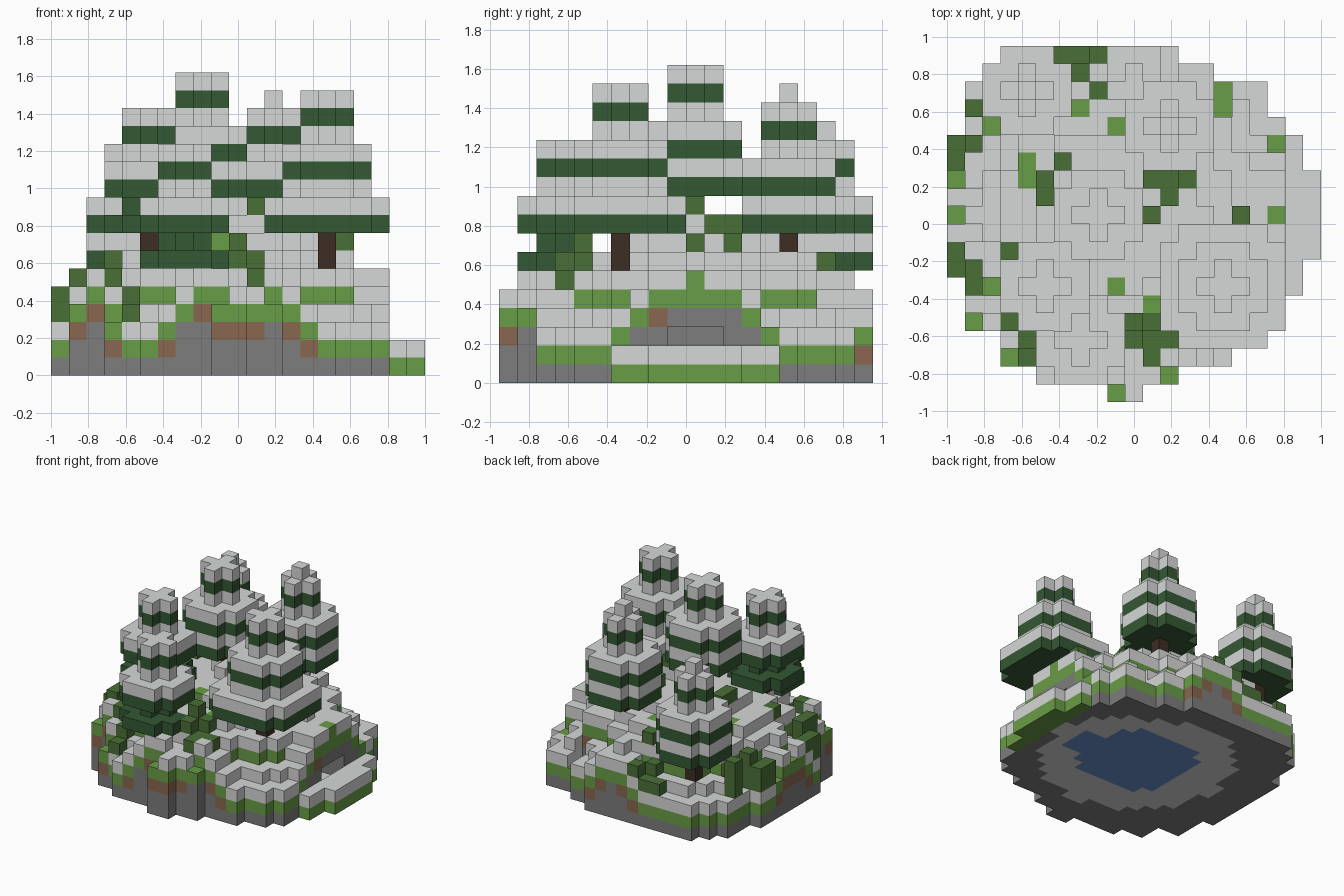
import bpy, bmesh, math, random

cube = bpy.data.objects.get("Cube")
if cube:
    bpy.data.objects.remove(cube)
random.seed(4)

V = 2 / 21            # edge length of one block
NX, NY = 21, 20       # blocks across and deep


def linear(c):
    return c / 12.92 if c <= 0.04045 else ((c + 0.055) / 1.055) ** 2.4


def make_material(name, hexa):
    rgb = [linear(int(hexa[n:n + 2], 16) / 255) for n in (0, 2, 4)]
    mat = bpy.data.materials.new(name)
    mat.use_nodes = True
    mat.diffuse_color = (*rgb, 1)
    mat.node_tree.nodes["Principled BSDF"].inputs["Base Color"].default_value = (*rgb, 1)
    return mat


PALETTE = {"snow": "d6d8d7", "grass": "699d46", "bush green": "4a7037",
           "pine green": "345834", "stone": "7d7d7d", "dirt": "896750",
           "bark": "3c2d23", "water": "6a94d0"}
MATERIALS = {name: make_material(name, code) for name, code in PALETTE.items()}


def build_blocks(name, blocks):
    """Make one mesh from the exposed sides of a set of coloured blocks."""
    bm = bmesh.new()
    corners = {}
    slots = sorted(set(blocks.values()))

    def corner(p):
        if p not in corners:
            corners[p] = bm.verts.new(((p[0] - NX / 2) * V, (p[1] - NY / 2) * V, p[2] * V))
        return corners[p]

    for cell, colour in blocks.items():
        for axis in range(3):
            for side in (0, 1):
                beyond = list(cell)
                beyond[axis] += 2 * side - 1
                if tuple(beyond) in blocks:
                    continue
                ring = []
                for a, b in ((0, 0), (1, 0), (1, 1), (0, 1)):
                    p = list(cell)
                    p[axis] += side
                    p[(axis + 1) % 3] += a
                    p[(axis + 2) % 3] += b
                    ring.append(corner(tuple(p)))
                face = bm.faces.new(ring if side else ring[::-1])
                face.material_index = slots.index(colour)
    mesh = bpy.data.meshes.new(name)
    bm.to_mesh(mesh)
    bm.free()
    for colour in slots:
        mesh.materials.append(MATERIALS[colour])
    obj = bpy.data.objects.new(name, mesh)
    bpy.context.collection.objects.link(obj)


def cells(runs):
    return {(i, j) for first, last, j in runs for i in range(first, last + 1)}


# Island outline, row by row from the front to the back
starts = [9, 5, 3, 3, 1, 1, 1, 0, 0, 0, 0, 0, 0, 0, 0, 1, 1, 1, 2, 3]
ends = [11, 13, 16, 18, 19, 19, 20, 20, 21, 21, 21, 21, 21, 20, 20, 19, 18, 18, 15, 13]
land = {(i, j) for j in range(NY) for i in range(starts[j], ends[j])}
outside = {(i, j) for i in range(-1, NX + 1) for j in range(-1, NY + 1)} - land

# Bare grass patches and bushes: column and row, or first column, last column, row
bare = {(7, 16), (9, 15), (2, 15), (15, 17), (15, 16), (18, 14), (4, 13), (4, 12), (0, 12),
        (0, 10), (18, 10), (2, 6), (9, 6), (11, 5), (1, 4), (3, 2), (12, 1), (9, 0)}
bushes = cells([(6, 8, 19), (7, 7, 18), (8, 8, 17), (1, 1, 16), (0, 1, 14), (0, 0, 13),
                (6, 6, 13), (5, 5, 12), (5, 5, 11), (11, 13, 12), (12, 12, 11), (11, 11, 10),
                (16, 16, 10), (0, 0, 8), (3, 3, 8), (0, 1, 7), (1, 1, 6), (10, 11, 4),
                (10, 12, 3), (11, 11, 2), (3, 3, 4), (4, 4, 3), (4, 4, 2)])

# Cliffs on the rim: column, row, half width of the flat top
cliffs = [(8.5, 1, 0.5), (12, 2, 0), (2, 4, 0), (1, 10, 0), (10, 18, 0), (18, 10, 2)]


def edge_distance(i, j):
    return min(math.hypot(i - a, j - b) for a, b in outside)


def turf_level(i, j):
    """Layer that holds the grass: low on the shore, high on cliffs and inland."""
    if i >= 19:
        return 0
    if edge_distance(i, j) >= 3:
        return 4
    slope = max(4 + flat - math.hypot(i - a, j - b) for a, b, flat in cliffs)
    return max(1, min(4, round(slope)))


def ground_height(i, j):
    """Snow terraces that rise from the shore to the middle."""
    t, d = turf_level(i, j), edge_distance(i, j)
    if d < 3 or i >= 19:
        if (i, j) in bare:
            return t + 1
        return t + 3 if t == 1 and d >= 2 else t + 2
    inland = d - (0.8 if i > 12 else 0)
    return 6 + sum(inland >= limit for limit in (4, 5.8, 8.6))


def ground_colour(i, j, k):
    turf = turf_level(i, j)
    if k == 0 and i < 19 and edge_distance(i, j) >= 2.5:
        r = math.hypot(i - 10.5, j - 10.5)
        stream = 13 <= i <= 16 and 9 <= j <= 11
        if r < 7.6:
            return "water" if r < 4.4 or stream else "snow"
    if k > turf:
        return "snow"
    if k == turf:
        return "grass"
    cave_wall = i >= 16 and j > 8
    if k == turf - 1 and k > 0 and not cave_wall and random.random() < 0.65:
        return "dirt"
    return "stone"


def in_cave(i, j, k):
    return 16 <= i <= 18 and 9 <= j <= 11 and k in (1, 2)


# Terrain and bushes
terrain, shrubs = {}, {}
height = {cell: ground_height(*cell) for cell in land}
for (i, j), h in sorted(height.items()):
    for k in range(h):
        if not in_cave(i, j, k):
            terrain[i, j, k] = ground_colour(i, j, k)
    if (i, j) in bare:
        terrain[i, j, h - 1] = "grass"
    if (i, j) in bushes:
        for k in range(h, max(h + 1, 5 + i if i < 2 else 0)):
            shrubs[i, j, k] = "bush green"
build_blocks("terrain", terrain)
build_blocks("bushes", shrubs)


# Pines: each tier is a radius and its colours from the top down (s snow, g green)
def build_pine(name, ci, cj, top, tiers, tip=False):
    blocks = {}
    if tip:
        blocks[ci, cj, top + 1] = "snow"
    k = top
    for radius, colours in tiers:
        span = range(-radius, radius + 1)
        for letter in colours:
            for a, b in ((a, b) for a in span for b in span):
                if abs(a) + abs(b) < 2 * radius:      # square without its corners
                    blocks[ci + a, cj + b, k] = "snow" if letter == "s" else "pine green"
            k -= 1
    for z in range(min(height[ci, cj], k + 1) - 1, k + 1):
        blocks[ci, cj, z] = "bark"
    build_blocks(name, blocks)


slim = [(1, "sgs"), (2, "sgsg")]
wide = [(1, "sgs"), (2, "sgs"), (3, "sg")]
layered = [(1, "sgs"), (2, "sg"), (1, "g"), (2, "g")]
build_pine("pine_centre", 8, 10, 16, slim)
build_pine("pine_front_left", 15, 6, 15, wide)
build_pine("pine_back_left", 12, 15, 14, slim, tip=True)
build_pine("pine_right", 5, 6, 14, layered)
build_pine("pine_front", 7, 3, 12, layered)
build_pine("pine_back_right", 4, 17, 12, slim, tip=True)
